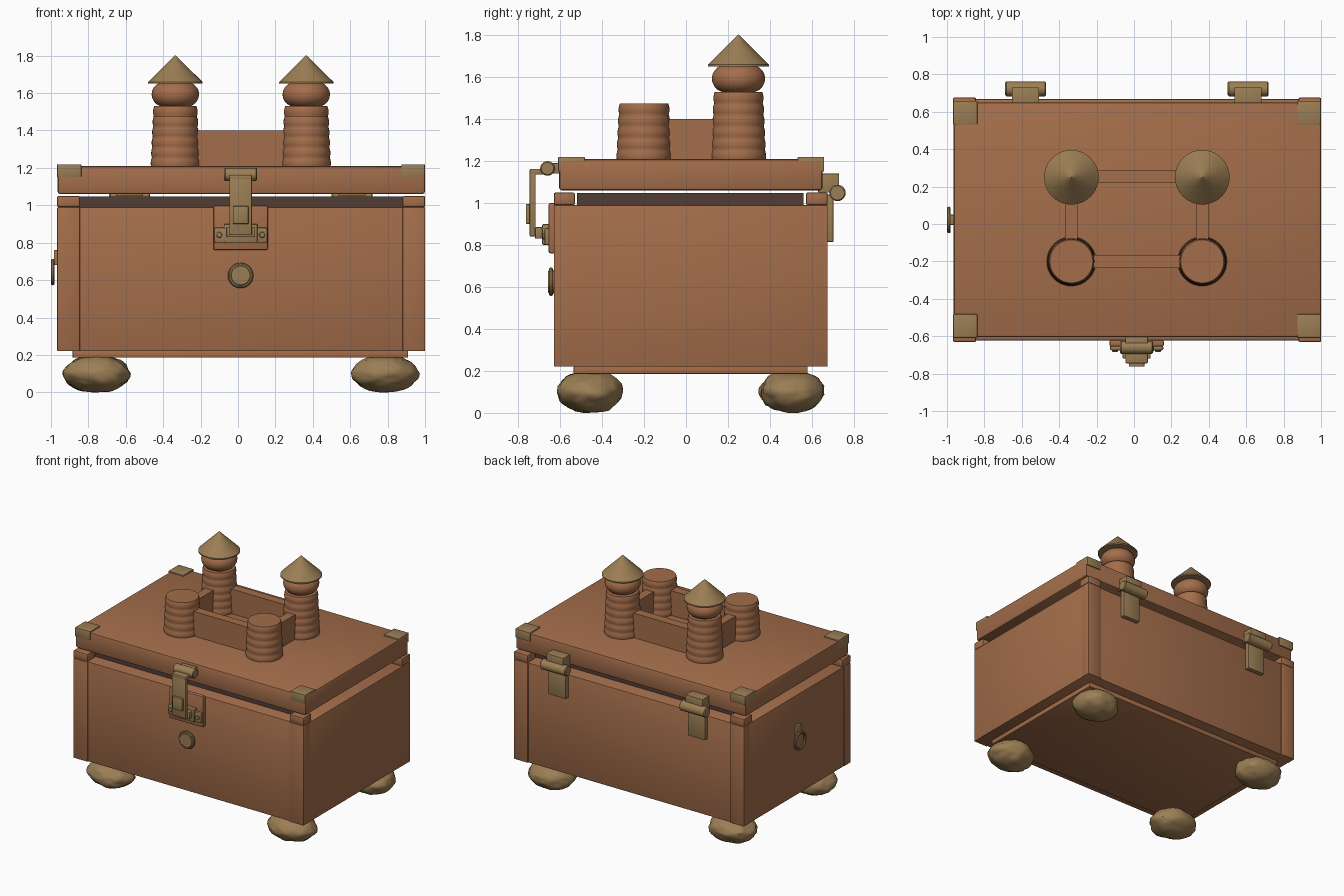
import bpy, bmesh, math
from mathutils import Vector, Matrix, noise

if "Cube" in bpy.data.objects:
    bpy.data.objects.remove(bpy.data.objects["Cube"])


def material(name, rgb):
    m = bpy.data.materials.new(name)
    m.diffuse_color = (*rgb, 1)
    m.use_nodes = True
    m.node_tree.nodes["Principled BSDF"].inputs["Base Color"].default_value = m.diffuse_color
    return m


WOOD = material("brown wood", (0.37, 0.155, 0.07))
BRASS = material("dull brass", (0.33, 0.21, 0.09))
DARK = material("dark lining", (0.085, 0.047, 0.037))


def finish(name, bm, mat, smooth=True):
    bmesh.ops.recalc_face_normals(bm, faces=bm.faces)
    me = bpy.data.meshes.new(name)
    bm.to_mesh(me)
    bm.free()
    me.materials.append(mat)
    ob = bpy.data.objects.new(name, me)
    bpy.context.collection.objects.link(ob)
    if smooth:
        bpy.ops.object.select_all(action='DESELECT')
        ob.select_set(True)
        bpy.context.view_layer.objects.active = ob
        bpy.ops.object.shade_smooth_by_angle(angle=math.radians(35))
    return ob


def box(name, x, y, z, mat, bevel=0.0):
    """Box given by its (low, high) range on each axis."""
    bm = bmesh.new()
    bmesh.ops.create_cube(bm, size=1)
    for v in bm.verts:
        v.co = Vector([(r[0] + r[1]) / 2 + c * (r[1] - r[0]) for c, r in zip(v.co, (x, y, z))])
    if bevel:
        bmesh.ops.bevel(bm, geom=bm.edges[:], offset=bevel, segments=2, profile=0.5, affect='EDGES')
    return finish(name, bm, mat, bevel > 0)


def lathe(name, profile, loc, mat, axis='Z', n=40):
    """Revolve (radius, height) points around an axis through loc."""
    bm = bmesh.new()
    rings = [[bm.verts.new((r * math.cos(2 * math.pi * i / n), r * math.sin(2 * math.pi * i / n), h))
              for i in range(n)] for r, h in profile]
    for a, b in zip(rings, rings[1:]):
        for i in range(n):
            bm.faces.new((a[i], a[(i + 1) % n], b[(i + 1) % n], b[i]))
    bm.faces.new(rings[0])
    bm.faces.new(rings[-1])
    bmesh.ops.remove_doubles(bm, verts=bm.verts, dist=1e-5)
    turn = {'Z': Matrix(), 'X': Matrix.Rotation(math.pi / 2, 4, 'Y'),
            'Y': Matrix.Rotation(math.pi / 2, 4, 'X')}[axis]  # 'Y' points to the front
    bm.transform(Matrix.Translation(loc) @ turn)
    return finish(name, bm, mat)


def rod(name, loc, r, half, mat, axis):
    e = min(0.006, half / 2)
    return lathe(name, [(r - e, -half), (r, -half + e), (r, half - e), (r - e, half)], loc, mat, axis, 28)


def torus(name, loc, R, r, mat, axis, n=32, m=10):
    prof = [(R + r * math.cos(2 * math.pi * k / m), r * math.sin(2 * math.pi * k / m)) for k in range(m)]
    bm = bmesh.new()
    rings = [[bm.verts.new(Matrix.Rotation(2 * math.pi * i / n, 3, 'Z') @ Vector((a, 0, h)))
              for a, h in prof] for i in range(n)]
    for i in range(n):
        a, b = rings[i], rings[(i + 1) % n]
        for k in range(m):
            bm.faces.new((a[k], b[k], b[(k + 1) % m], a[(k + 1) % m]))
    rot = Matrix.Rotation(math.pi / 2, 4, 'Y' if axis == 'X' else 'X')
    bm.transform(Matrix.Translation(loc) @ rot)
    return finish(name, bm, mat)


# Chest body, base and dark inner rim
box("chest_body", (-0.965, 1.0), (-0.622, 0.667), (0.22, 0.99), WOOD, 0.006)
box("base_slab", (-0.885, 0.91), (-0.535, 0.58), (0.185, 0.225), WOOD, 0.006)
box("inner_rim", (-0.865, 0.9), (-0.52, 0.56), (0.97, 1.048), DARK)
for sx, x in (("left", (-0.967, -0.845)), ("right", (0.88, 1.0))):
    for sy, y, cy in (("front", (-0.63, -0.55), (-0.63, -0.53)), ("back", (0.6, 0.675), (0.572, 0.675))):
        box(f"corner_post_{sy}_{sx}", x, y, (0.22, 0.99), WOOD, 0.005)
        box(f"corner_cap_{sy}_{sx}", x, cy, (0.99, 1.05), WOOD, 0.008)

# Lid with metal corner brackets
box("lid", (-0.965, 1.0), (-0.605, 0.65), (1.06, 1.21), WOOD, 0.014)
for sx, x in (("left", (-0.967, -0.838)), ("right", (0.873, 0.999))):
    for sy, y in (("front", (-0.609, -0.482)), ("back", (0.532, 0.658))):
        box(f"lid_bracket_{sy}_{sx}", x, y, (1.15, 1.219), BRASS, 0.003)

# Castle on the lid: ribbed towers, roofs and linking walls


def ribbed(top, r0, r1, ribs=5):
    steps = ribs * 6
    pts = []
    for i in range(steps + 1):
        t = i / steps
        pts.append((r0 + (r1 - r0) * t + 0.005 * abs(math.sin(math.pi * ribs * t)) - 0.002,
                    1.2 + (top - 1.2) * t))
    return pts


TX = (("left", -0.335), ("right", 0.365))
for side, x in TX:
    lathe(f"front_tower_{side}", ribbed(1.475, 0.13, 0.117), (x, -0.2, 0), WOOD)
    lathe(f"back_tower_{side}", ribbed(1.53, 0.13, 0.115, 6), (x, 0.25, 0), WOOD)
    ball = [(0.127 * math.cos(a) ** 0.7, 1.593 + 0.075 * math.sin(a))
            for a in [math.radians(-75 + 15 * k) for k in range(11)]]
    lathe(f"tower_bulb_{side}", ball, (x, 0.25, 0), WOOD)
    lathe(f"tower_roof_{side}", [(0.1, 1.65), (0.146, 1.65), (0.146, 1.659), (0.001, 1.802)],
          (x, 0.25, 0), BRASS)
    box(f"side_wall_{side}", (x - 0.033, x + 0.033), (-0.2, 0.25), (1.2, 1.4), WOOD)
for side, y in (("front", -0.2), ("back", 0.255)):
    box(f"{side}_wall", (-0.335, 0.365), (y - 0.034, y + 0.034), (1.2, 1.4), WOOD)

# Latch on the front
CX = 0.014
box("latch_backplate", (-0.132, 0.16), (-0.655, -0.62), (0.76, 1.0), WOOD, 0.01)
box("latch_mount", (CX - 0.06, CX + 0.06), (-0.655, -0.6), (1.14, 1.19), BRASS, 0.004)
rod("latch_barrel", (CX, -0.66, 1.165), 0.035, 0.088, BRASS, 'X')
box("latch_arm", (CX - 0.06, CX + 0.06), (-0.745, -0.66), (1.135, 1.163), BRASS, 0.006)
box("latch_strap", (CX - 0.06, CX + 0.06), (-0.745, -0.716), (0.84, 1.16), BRASS, 0.006)
box("latch_knob", (CX - 0.042, CX + 0.042), (-0.763, -0.74), (0.9, 0.995), BRASS, 0.005)
box("latch_foot", (CX - 0.09, CX + 0.09), (-0.685, -0.65), (0.8, 0.9), BRASS, 0.006)
box("latch_tabs", (CX - 0.143, CX + 0.143), (-0.675, -0.65), (0.8, 0.88), BRASS, 0.008)
box("latch_staple", (CX - 0.075, CX + 0.075), (-0.72, -0.68), (0.83, 0.885), BRASS, 0.006)
for i, s in enumerate((-1, 1)):
    rod(f"latch_screw_{i + 1}", (CX + s * 0.115, -0.677, 0.842), 0.016, 0.007, BRASS, 'Y')

# Round lock below the latch
rod("lock_disc", (CX, -0.637, 0.625), 0.056, 0.02, BRASS, 'Y')
torus("lock_ring", (CX, -0.643, 0.625), 0.057, 0.011, BRASS, 'Y')

# Hinges on the back
for side, x in (("left", -0.58), ("right", 0.61)):
    box(f"hinge_upper_{side}", (x - 0.073, x + 0.073), (0.63, 0.73), (1.05, 1.14), BRASS, 0.003)
    rod(f"hinge_barrel_{side}", (x, 0.722, 1.048), 0.039, 0.109, BRASS, 'X')
    box(f"hinge_lower_{side}", (x - 0.073, x + 0.073), (0.665, 0.702), (0.815, 1.04), BRASS, 0.003)

# Ring pull on the left side
box("pull_mount", (-0.984, -0.96), (-0.005, 0.05), (0.68, 0.76), BRASS, 0.004)
torus("pull_ring", (-0.99, 0.022, 0.643), 0.061, 0.01, BRASS, 'X')

# Rough stone-like feet
for i, (x, y) in enumerate(((-0.757, -0.46), (0.787, -0.46), (-0.757, 0.505), (0.787, 0.505))):
    bm = bmesh.new()
    bmesh.ops.create_icosphere(bm, subdivisions=4, radius=1)
    for v in bm.verts:
        d = v.co.normalized()
        p = d * 1.5 + Vector((i * 7.3, 2.1, 4.4))
        k = 1 + 0.09 * noise.noise(p) + 0.05 * noise.noise(p * 2.6)
        v.co = Vector((x + 0.178 * d.x * k, y + 0.152 * d.y * k, max(0, 0.1 + 0.1 * d.z * k)))
    finish(f"foot_{i + 1}", bm, BRASS)
